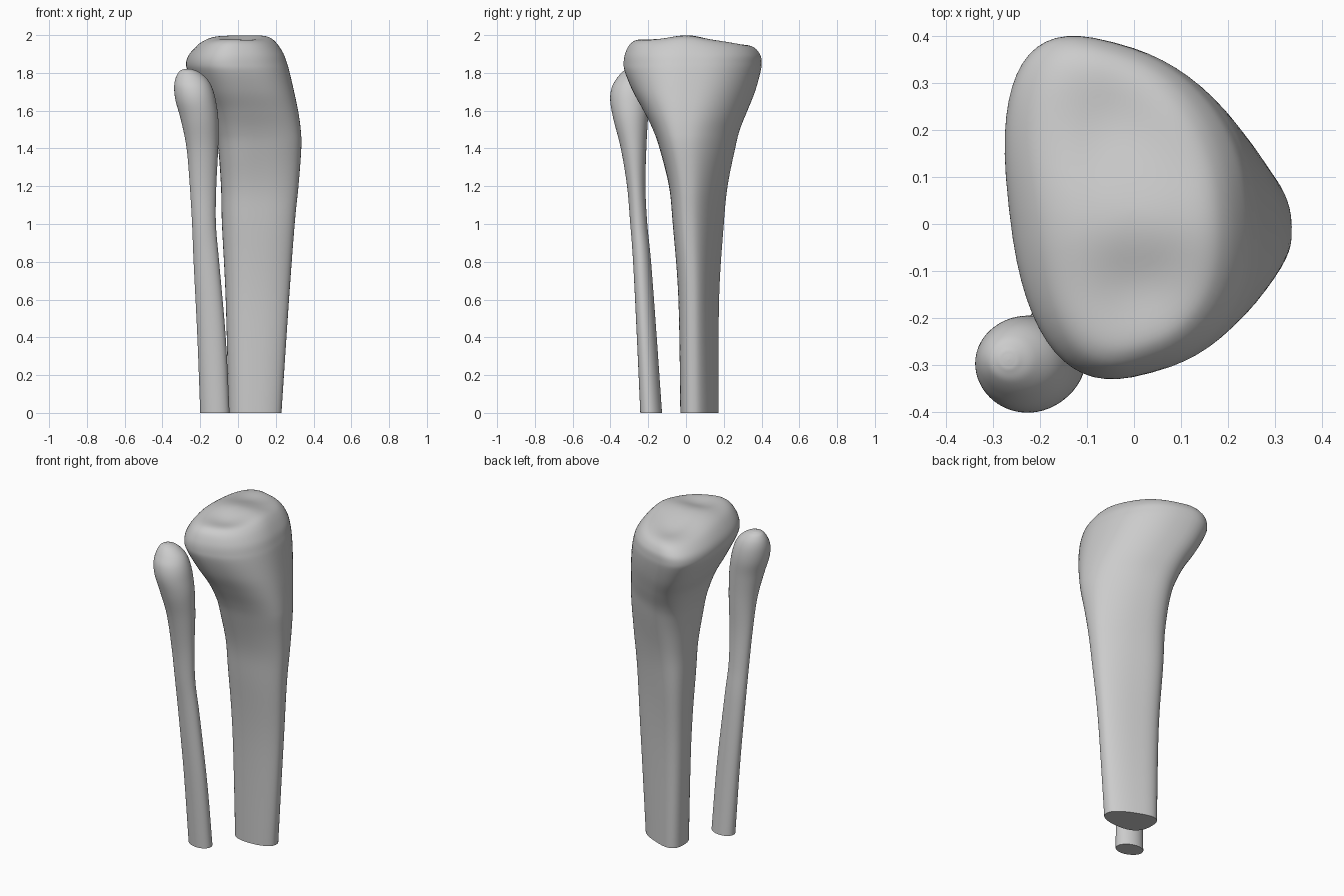
import bpy
import bmesh
from math import sin, cos, tau, exp, radians, copysign

SEGMENTS = 64
STEPS = 6

default_cube = bpy.data.objects.get("Cube")
if default_cube:
    bpy.data.objects.remove(default_cube, do_unlink=True)

# One plain grey for both bones
bone_grey = bpy.data.materials.new("bone grey")
bone_grey.use_nodes = True
colour = (0.6, 0.6, 0.6, 1)
bone_grey.diffuse_color = colour
shader = next(n for n in bone_grey.node_tree.nodes if n.type == 'BSDF_PRINCIPLED')
shader.inputs["Base Color"].default_value = colour


def smooth_step(value, low, high):
    t = max(0.0, min(1.0, (value - low) / (high - low)))
    return t * t * (3 - 2 * t)


def bump(distance_squared, radius):
    return exp(-distance_squared / (radius * radius))


def spline(before, start, end, after, t):
    """Catmull-Rom blend of one value between start and end."""
    return start + 0.5 * t * (end - before + t * (
        2 * before - 5 * start + 4 * end - after
        + t * (3 * (start - end) + after - before)))


def smooth_sections(keys):
    """Fill in extra sections between the key sections."""
    last = len(keys) - 1
    sections = []
    for i in range(last):
        neighbours = [keys[max(0, min(last, i + k))] for k in (-1, 0, 1, 2)]
        for step in range(STEPS):
            t = step / STEPS
            sections.append([spline(*values, t) for values in zip(*neighbours)])
    sections.append(list(keys[last]))
    return sections


def fit(values, low, high):
    """Scale values so that they span low to high."""
    smallest, largest = min(values), max(values)
    return [low + (high - low) * (v - smallest) / (largest - smallest) for v in values]


def loft(name, keys, outline, relief=None):
    """Skin rings between sections given as (z, x min, x max, y min, y max)."""
    bm = bmesh.new()
    rings = []
    for z, x_min, x_max, y_min, y_max in smooth_sections(keys):
        points = [outline(tau * s / SEGMENTS, z) for s in range(SEGMENTS)]
        xs = fit([p[0] for p in points], x_min, x_max)
        ys = fit([p[1] for p in points], y_min, y_max)
        rings.append([
            bm.verts.new((x, y, z + relief(x, y, z) if relief else z))
            for x, y in zip(xs, ys)])
    for lower, upper in zip(rings, rings[1:]):
        for s in range(SEGMENTS):
            n = (s + 1) % SEGMENTS
            bm.faces.new((lower[s], lower[n], upper[n], upper[s]))
    # Flat cut at the bottom, closed tip at the top
    bm.faces.new(list(reversed(rings[0])))
    bm.faces.new(rings[-1])
    bmesh.ops.recalc_face_normals(bm, faces=bm.faces)
    mesh = bpy.data.meshes.new(name)
    bm.to_mesh(mesh)
    bm.free()
    mesh.materials.append(bone_grey)
    obj = bpy.data.objects.new(name, mesh)
    bpy.context.collection.objects.link(obj)
    bpy.ops.object.select_all(action='DESELECT')
    obj.select_set(True)
    bpy.context.view_layer.objects.active = obj
    bpy.ops.object.shade_smooth_by_angle(angle=radians(50))


def slanted_outline(angle, z):
    """Ellipse that leans slightly in the lower shaft."""
    lean = 0.2 * (1 - smooth_step(z, 0.4, 1.4))
    return cos(angle), sin(angle) - lean * cos(angle)


def ridged_outline(angle, z):
    """Rounded triangle with a ridge towards +x, broader in the head."""
    head = smooth_step(z, 1.3, 1.8)
    power = 2 / 2.5
    c, s = cos(angle), sin(angle)
    u = copysign(abs(c) ** power, c)
    v = copysign(abs(s) ** power, s) * (1 - (0.3 - 0.1 * head) * u)
    # The ridge leans to -y and the opposite corner to +y along the shaft
    ridge = (0.2 + 0.15 * smooth_step(z, 0.6, 1.4)) * (1 - smooth_step(z, 1.4, 1.85))
    corner = 0.4 * (1 - smooth_step(z, 0.8, 1.6))
    v += corner * ((1 - u) / 2) ** 2 - ridge * ((1 + u) / 2) ** 2
    return u - 0.15 * head * v, v


def plateau_relief(x, y, z):
    """Central ridge and two shallow joint hollows on the top."""
    ridge = 0.021 * bump(y * y, 0.11) * bump((x - 0.04) ** 2, 0.27)
    back_hollow = 0.02 * bump((x + 0.06) ** 2 + (y - 0.23) ** 2, 0.11)
    front_hollow = 0.018 * bump((x - 0.01) ** 2 + (y + 0.14) ** 2, 0.1)
    return smooth_step(z, 1.86, 1.98) * (ridge - back_hollow - front_hollow - 0.04 * y)


# Large bone: triangular shaft flaring into a broad head
large_bone = [
    (0, -.05, .23, -.03, .173),
    (.6, -.065, .27, -.04, .175),
    (1, -.085, .3, -.07, .2),
    (1.2, -.09, .32, -.09, .22),
    (1.4, -.105, .335, -.14, .26),
    (1.5, -.125, .332, -.175, .285),
    (1.6, -.16, .318, -.225, .325),
    (1.7, -.215, .297, -.28, .365),
    (1.8, -.263, .274, -.322, .393),
    (1.85, -.275, .26, -.33, .4),
    (1.9, -.258, .24, -.322, .393),
    (1.95, -.21, .2, -.29, .36),
    (1.975, -.145, .155, -.23, .295),
    (1.98, -.07, .08, -.1, .17),
    (1.98, -.001, .001, .03, .032),
]
loft("large_shin_bone", large_bone, ridged_outline, plateau_relief)

# Slender bone: thin shaft with a rounded knob
slender_bone = [
    (0, -.2, -.045, -.242, -.127),
    (.4, -.215, -.065, -.26, -.155),
    (.8, -.235, -.1, -.28, -.185),
    (1, -.243, -.117, -.295, -.205),
    (1.2, -.255, -.115, -.312, -.215),
    (1.4, -.272, -.105, -.345, -.21),
    (1.55, -.302, -.104, -.383, -.202),
    (1.65, -.33, -.117, -.401, -.195),
    (1.72, -.338, -.136, -.394, -.2),
    (1.77, -.331, -.165, -.367, -.215),
    (1.805, -.313, -.208, -.337, -.24),
    (1.818, -.292, -.24, -.314, -.264),
    (1.821, -.279, -.254, -.301, -.277),
    (1.822, -.267, -.266, -.289, -.288),
]
loft("slender_shin_bone", slender_bone, slanted_outline)
